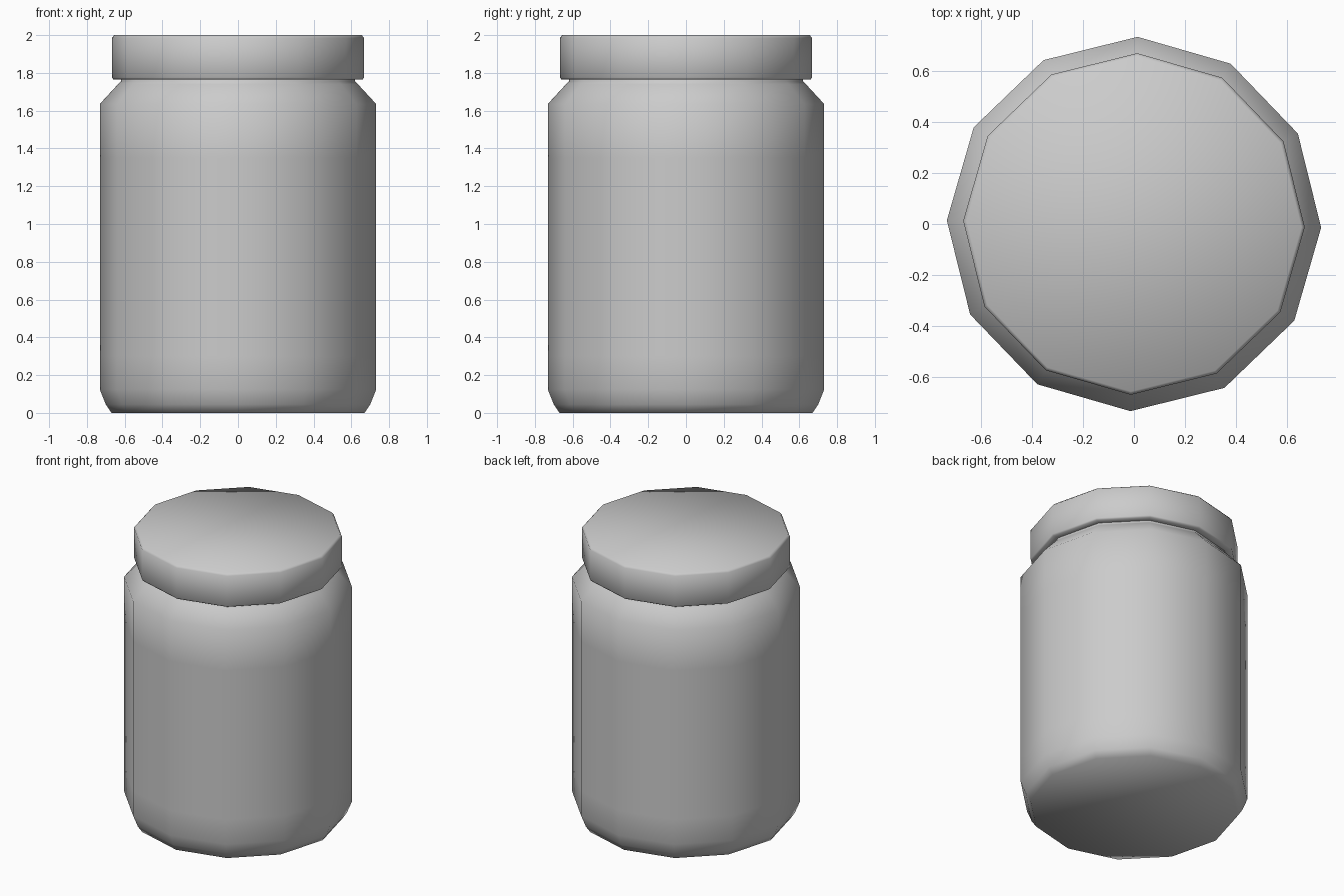
import bpy
import math

cube = bpy.data.objects.get("Cube")
if cube:
    bpy.data.objects.remove(cube, do_unlink=True)

SIDES = 12
TURN = math.radians(-1.1)

grey = bpy.data.materials.new("plain grey")
grey.use_nodes = True
colour = (0.6, 0.6, 0.6, 1)
grey.diffuse_color = colour
grey.node_tree.nodes["Principled BSDF"].inputs["Base Color"].default_value = colour


def lathe(name, profile):
    """Turn (radius, height) points into a closed, capped, smooth solid."""
    verts, faces = [], []
    for radius, z in profile:
        for i in range(SIDES):
            a = TURN + math.tau * i / SIDES
            verts.append((radius * math.cos(a), radius * math.sin(a), z))
    for ring in range(len(profile) - 1):
        low = ring * SIDES
        for i in range(SIDES):
            j = (i + 1) % SIDES
            faces.append((low + i, low + j, low + SIDES + j, low + SIDES + i))
    faces.append(tuple(reversed(range(SIDES))))
    faces.append(tuple(range(len(verts) - SIDES, len(verts))))
    mesh = bpy.data.meshes.new(name)
    mesh.from_pydata(verts, [], faces)
    mesh.materials.append(grey)
    mesh.shade_smooth()
    obj = bpy.data.objects.new(name, mesh)
    bpy.context.collection.objects.link(obj)
    return obj


# Jar body: rounded foot, straight wall, sloping shoulder and neck
lathe("jar_body", [
    (0.67, 0), (0.70, 0.045), (0.732, 0.125), (0.732, 0.3), (0.732, 1.35),
    (0.732, 1.635), (0.635, 1.74), (0.62, 1.755), (0.62, 1.78)])

# Lid: shallow cap with a fine bevel on both rims
lathe("lid", [
    (0.62, 1.765), (0.66, 1.765), (0.668, 1.775),
    (0.668, 1.985), (0.655, 2.0)])
